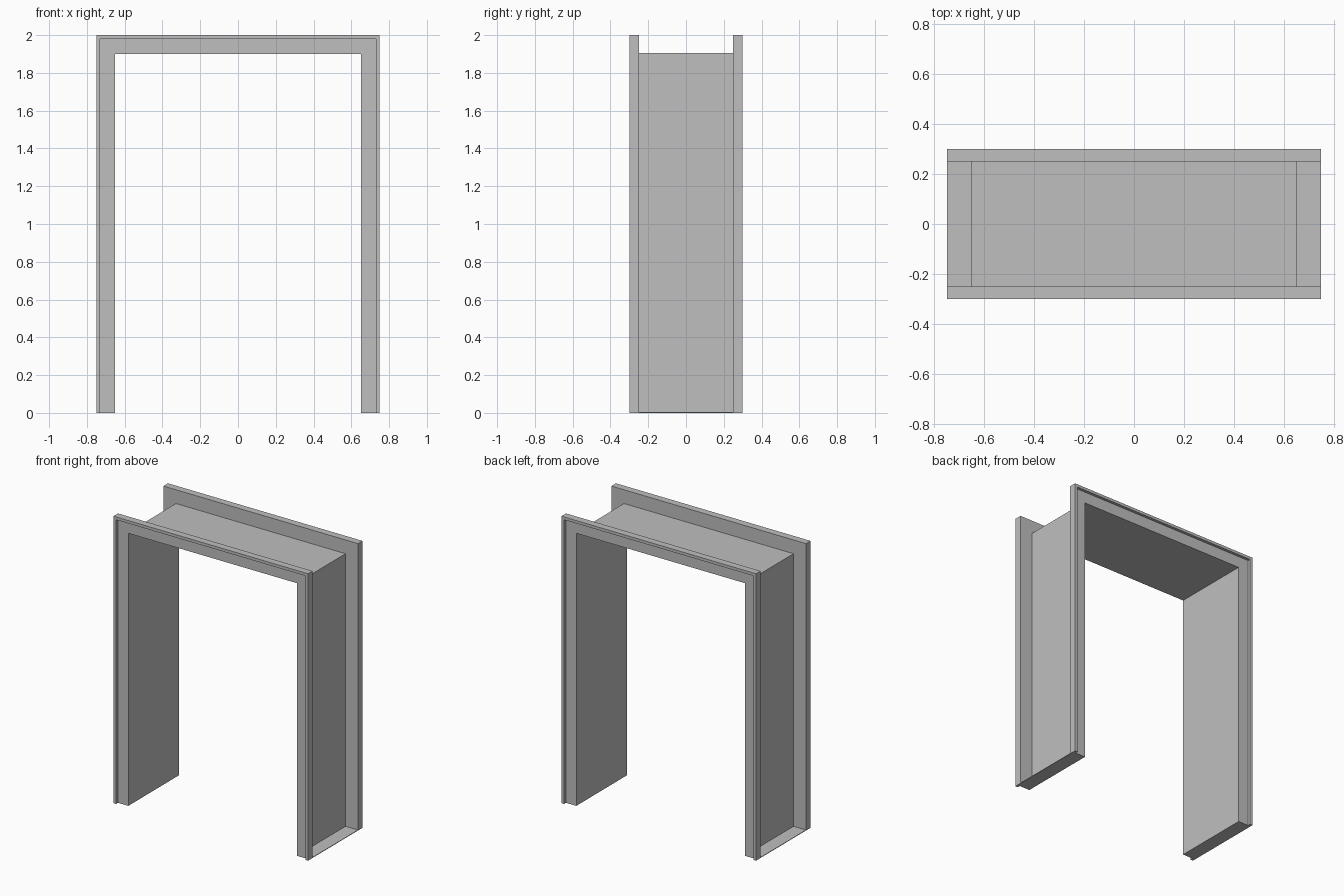
import bpy, bmesh

cube = bpy.data.objects.get("Cube")
if cube:
    bpy.data.objects.remove(cube, do_unlink=True)

HALF_W, HEAD_Z = 0.65, 1.9   # clear opening
FACE = 0.10                  # width of the casing
SHEET = 0.004                # thickness of lining and foot plates

grey = bpy.data.materials.new("frame_grey")
grey.use_nodes = True
colour = (0.52, 0.52, 0.52, 1)
grey.diffuse_color = colour
grey.node_tree.nodes["Principled BSDF"].inputs["Base Color"].default_value = colour


def finish(name, bm):
    bmesh.ops.recalc_face_normals(bm, faces=bm.faces)
    mesh = bpy.data.meshes.new(name)
    bm.to_mesh(mesh)
    bm.free()
    mesh.materials.append(grey)
    obj = bpy.data.objects.new(name, mesh)
    bpy.context.collection.objects.link(obj)
    return obj


def sweep(name, profile):
    """Carry a closed (outward offset, y) profile up, across and down, mitred."""
    bm = bmesh.new()
    rings = []
    for side, top in ((-1, False), (-1, True), (1, True), (1, False)):
        rings.append([bm.verts.new((side * (HALF_W + d), y, HEAD_Z + d if top else 0))
                      for d, y in profile])
    n = len(profile)
    for a, b in zip(rings, rings[1:]):
        for i in range(n):
            j = (i + 1) % n
            bm.faces.new((a[i], a[j], b[j], b[i]))
    bm.faces.new(rings[0])
    bm.faces.new(rings[-1])
    return finish(name, bm)


# Casings: flat face with a raised outer lip, front and back
casing = [(0, 0.25), (0, 0.28), (0.08, 0.28), (0.08, 0.30), (FACE, 0.30), (FACE, 0.25)]
for name, s in (("front_casing", -1), ("back_casing", 1)):
    sweep(name, [(d, s * y) for d, y in casing])

# Thin lining joining the two casings around the opening
sweep("lining", [(0, -0.25), (0, 0.25), (SHEET, 0.25), (SHEET, -0.25)])

# Foot plates closing the channel at the floor
for name, s in (("right_foot_plate", -1), ("left_foot_plate", 1)):
    bm = bmesh.new()
    bmesh.ops.create_cube(bm, size=1)
    bmesh.ops.scale(bm, vec=(FACE, 0.5, SHEET), verts=bm.verts)
    bmesh.ops.translate(bm, vec=(s * (HALF_W + FACE / 2), 0, SHEET / 2), verts=bm.verts)
    finish(name, bm)
